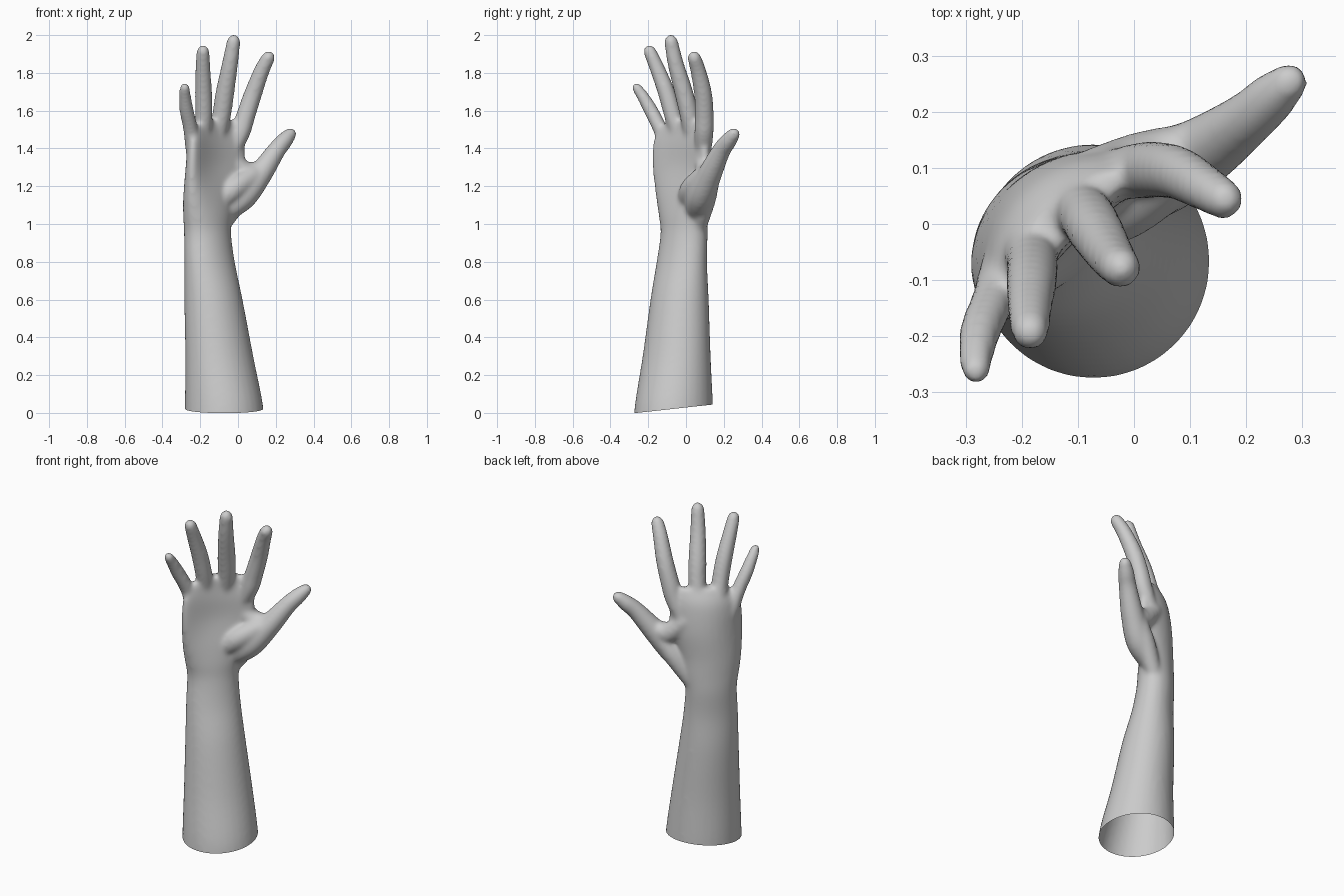
import bpy, bmesh, math
from mathutils import Vector

if "Cube" in bpy.data.objects:
    bpy.data.objects.remove(bpy.data.objects["Cube"])

S = math.sqrt(0.5)
SIDES = 32


def smooth_path(keys, steps=6):
    """Catmull-Rom interpolation through tuples of numbers."""
    k = [keys[0]] + list(keys) + [keys[-1]]
    out = []
    for i in range(1, len(k) - 2):
        for s in range(steps):
            t = s / steps
            out.append(tuple(
                0.5 * (2 * b + (c - a) * t + (2 * a - 5 * b + 4 * c - d) * t * t
                       + (3 * b - a - 3 * c + d) * t ** 3)
                for a, b, c, d in zip(k[i - 1], k[i], k[i + 1], k[i + 2])))
    return out + [tuple(keys[-1])]


def loft(bm, rings):
    """Closed tube through rings of points."""
    vs = [[bm.verts.new(p) for p in ring] for ring in rings]
    n = len(rings[0])
    for a, b in zip(vs, vs[1:]):
        for i in range(n):
            j = (i + 1) % n
            bm.faces.new((a[i], a[j], b[j], b[i]))
    bm.faces.new(vs[0][::-1])
    bm.faces.new(vs[-1])


def body_ring(z, cu, cb, hu, hb, arch):
    """Oval section; u runs towards the thumb, b towards the back of the hand."""
    ring = []
    for i in range(SIDES):
        a = math.tau * i / SIDES
        c = math.cos(a)
        u = cu + hu * c
        b = cb + hb * math.sin(a) + arch * (1 - c * c)
        ring.append(Vector(((u - b) * S, (u + b) * S, z)))
    return ring


def limb(bm, keys):
    """Round tube of varying radius with rounded ends."""
    pts = [(Vector(p[:3]), p[3]) for p in smooth_path(keys)]
    rings = []

    def ring(centre, t, r):
        side = t.cross(Vector((S, -S, 0))).normalized()
        up = side.cross(t).normalized()
        rings.append([centre + (side * math.cos(math.tau * i / SIDES)
                                - up * math.sin(math.tau * i / SIDES)) * r
                      for i in range(SIDES)])

    def dome(p, t, r, degrees):
        for deg in degrees:
            a = math.radians(deg)
            ring(p + t * r * 1.15 * math.sin(a), t, r * math.cos(a))

    last = len(pts) - 1
    for i, (p, r) in enumerate(pts):
        t = (pts[min(i + 1, last)][0] - pts[max(i - 1, 0)][0]).normalized()
        if i == 0:
            dome(p, t, r, (-80, -60, -40, -20))
        ring(p, t, r)
    dome(p, t, r, (20, 40, 60, 80))
    loft(bm, rings)


bm = bmesh.new()

# forearm, wrist and palm: z, centre u, centre b, half width, half depth, arch
loft(bm, [body_ring(*k) for k in smooth_path([
    (-0.10, -0.097, 0.000, 0.212, 0.212, 0.0),
    (0.05, -0.098, 0.008, 0.207, 0.205, 0.0),
    (0.30, -0.105, 0.035, 0.188, 0.172, 0.0),
    (0.60, -0.116, 0.068, 0.164, 0.144, 0.0),
    (0.80, -0.122, 0.091, 0.150, 0.115, 0.0),
    (0.95, -0.121, 0.107, 0.143, 0.104, 0.0),
    (1.05, -0.122, 0.100, 0.157, 0.099, 0.010),
    (1.15, -0.120, 0.085, 0.174, 0.091, 0.030),
    (1.30, -0.102, 0.060, 0.202, 0.076, 0.065),
    (1.42, -0.098, 0.055, 0.200, 0.067, 0.065),
    (1.49, -0.092, 0.063, 0.178, 0.055, 0.050),
    (1.55, -0.080, 0.075, 0.130, 0.036, 0.022)])])

# little, ring, middle and index fingers: x, y, z, radius
limb(bm, [(-0.235, -0.085, 1.38, 0.042), (-0.253, -0.14, 1.51, 0.039),
          (-0.272, -0.185, 1.60, 0.038), (-0.280, -0.225, 1.67, 0.033),
          (-0.282, -0.258, 1.718, 0.028)])
limb(bm, [(-0.195, -0.02, 1.40, 0.046), (-0.182, -0.065, 1.56, 0.047),
          (-0.183, -0.105, 1.70, 0.046), (-0.186, -0.155, 1.83, 0.040),
          (-0.185, -0.190, 1.910, 0.035)])
limb(bm, [(-0.125, 0.05, 1.40, 0.048), (-0.088, 0.018, 1.57, 0.050),
          (-0.070, -0.010, 1.69, 0.050), (-0.042, -0.055, 1.85, 0.043),
          (-0.024, -0.078, 1.962, 0.037)])
limb(bm, [(-0.045, 0.09, 1.36, 0.042), (0.012, 0.095, 1.48, 0.051),
          (0.040, 0.097, 1.57, 0.051), (0.080, 0.090, 1.69, 0.048),
          (0.125, 0.065, 1.81, 0.042), (0.158, 0.045, 1.876, 0.037)])
# thumb
limb(bm, [(-0.10, 0.05, 1.05, 0.055), (0.02, 0.075, 1.14, 0.072),
          (0.115, 0.125, 1.26, 0.064), (0.20, 0.185, 1.385, 0.050),
          (0.245, 0.225, 1.44, 0.045), (0.273, 0.25, 1.472, 0.036)])
# pad of the thumb, back of the thumb base, web to the index finger
limb(bm, [(-0.14, 0.02, 1.10, 0.065), (-0.03, 0.03, 1.18, 0.064),
          (0.07, 0.095, 1.25, 0.058)])
limb(bm, [(-0.08, 0.07, 1.00, 0.045), (0.01, 0.105, 1.14, 0.056),
          (0.09, 0.130, 1.25, 0.050)])
limb(bm, [(-0.06, 0.09, 1.36, 0.050), (0.0, 0.105, 1.30, 0.056),
          (0.05, 0.115, 1.27, 0.058), (0.12, 0.130, 1.285, 0.050)])

bmesh.ops.recalc_face_normals(bm, faces=bm.faces)
mesh = bpy.data.meshes.new("hand_and_forearm")
bm.to_mesh(mesh)
bm.free()
hand = bpy.data.objects.new("hand_and_forearm", mesh)
bpy.context.collection.objects.link(hand)
bpy.context.view_layer.objects.active = hand
hand.select_set(True)

# fuse the parts into one skin and soften the joins
remesh = hand.modifiers.new("fuse", 'REMESH')
remesh.mode = 'VOXEL'
remesh.voxel_size = 0.01
soften = hand.modifiers.new("soften", 'SMOOTH')
soften.factor = 0.5
soften.iterations = 16
for name in ("fuse", "soften"):
    bpy.ops.object.modifier_apply(modifier=name)

# open, slightly slanted cut at the elbow end
bm = bmesh.new()
bm.from_mesh(hand.data)
bmesh.ops.bisect_plane(bm, geom=bm.verts[:] + bm.edges[:] + bm.faces[:],
                       plane_co=(0, -0.26, 0), plane_no=(0, -0.11, 1),
                       clear_inner=True)
bm.to_mesh(hand.data)
bm.free()
bpy.ops.object.shade_smooth()
